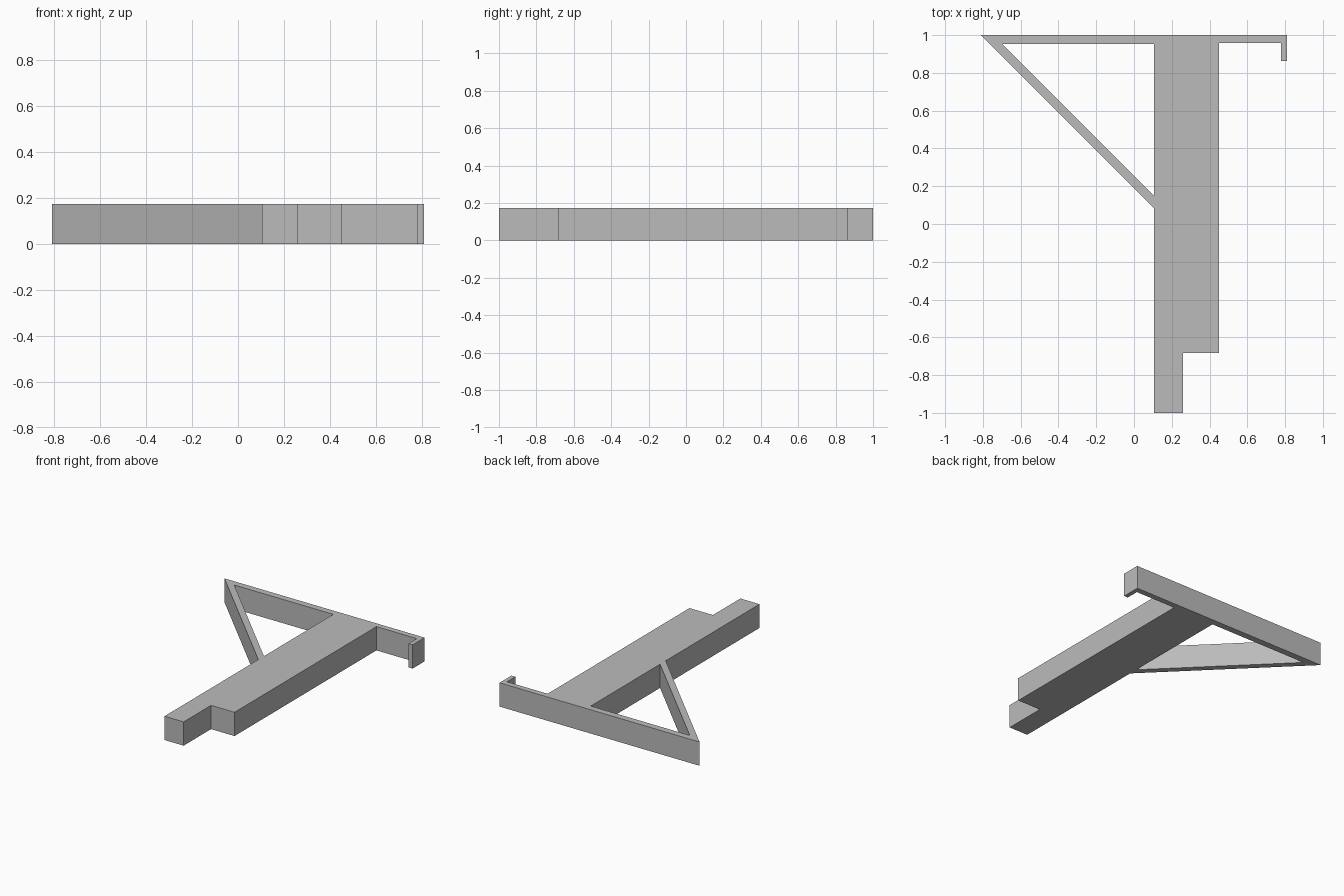
import bpy
import bmesh

cube = bpy.data.objects.get("Cube")
if cube:
    bpy.data.objects.remove(cube, do_unlink=True)

HEIGHT = 0.174

# Single flat grey
grey = bpy.data.materials.new("plain_grey")
grey.use_nodes = True
colour = (0.5, 0.5, 0.5, 1)
grey.diffuse_color = colour
grey.node_tree.nodes["Principled BSDF"].inputs["Base Color"].default_value = colour

# Plan dimensions
shaft_l, shaft_r, tail_r = 0.105, 0.45, 0.26
end, hook_in = 0.81, 0.778
back, front, step = 1.0, -1.0, -0.683
bar_l, bar_r, hook_tip = 0.952, 0.958, 0.862
brace_out = back - (shaft_l + end)      # 45 degree brace meets the shaft here
brace_in = 0.15

# Outline of shaft, stepped tail, crossbar, hook and diagonal brace
outline = [
    (-end, back), (shaft_l, brace_out), (shaft_l, front), (tail_r, front),
    (tail_r, step), (shaft_r, step), (shaft_r, bar_r), (hook_in, bar_r),
    (hook_in, hook_tip), (end, hook_tip), (end, back),
]
# Triangular opening between brace, crossbar and shaft
opening = [
    (shaft_l, brace_in), (shaft_l, bar_l),
    (shaft_l - (bar_l - brace_in), bar_l),
]


def extruded_plan(name, loops, height, material):
    """Fill closed loops as a plan (inner loops become holes) and extrude up."""
    bm = bmesh.new()
    edges = []
    for loop in loops:
        verts = [bm.verts.new((x, y, 0)) for x, y in loop]
        edges += [bm.edges.new((a, b)) for a, b in zip(verts, verts[1:] + verts[:1])]
    bmesh.ops.triangle_fill(bm, edges=edges, use_beauty=True, normal=(0, 0, 1))
    top = bmesh.ops.extrude_face_region(bm, geom=bm.faces[:], use_keep_orig=True)
    moved = [g for g in top["geom"] if isinstance(g, bmesh.types.BMVert)]
    bmesh.ops.translate(bm, verts=moved, vec=(0, 0, height))
    bmesh.ops.recalc_face_normals(bm, faces=bm.faces[:])
    # Merge the flat triangles into broad faces
    bmesh.ops.dissolve_limit(bm, angle_limit=0.01, verts=bm.verts[:], edges=bm.edges[:])
    mesh = bpy.data.meshes.new(name)
    bm.to_mesh(mesh)
    bm.free()
    mesh.materials.append(material)
    obj = bpy.data.objects.new(name, mesh)
    bpy.context.collection.objects.link(obj)
    return obj


extruded_plan("braced_bracket", [outline, opening], HEIGHT, grey)
